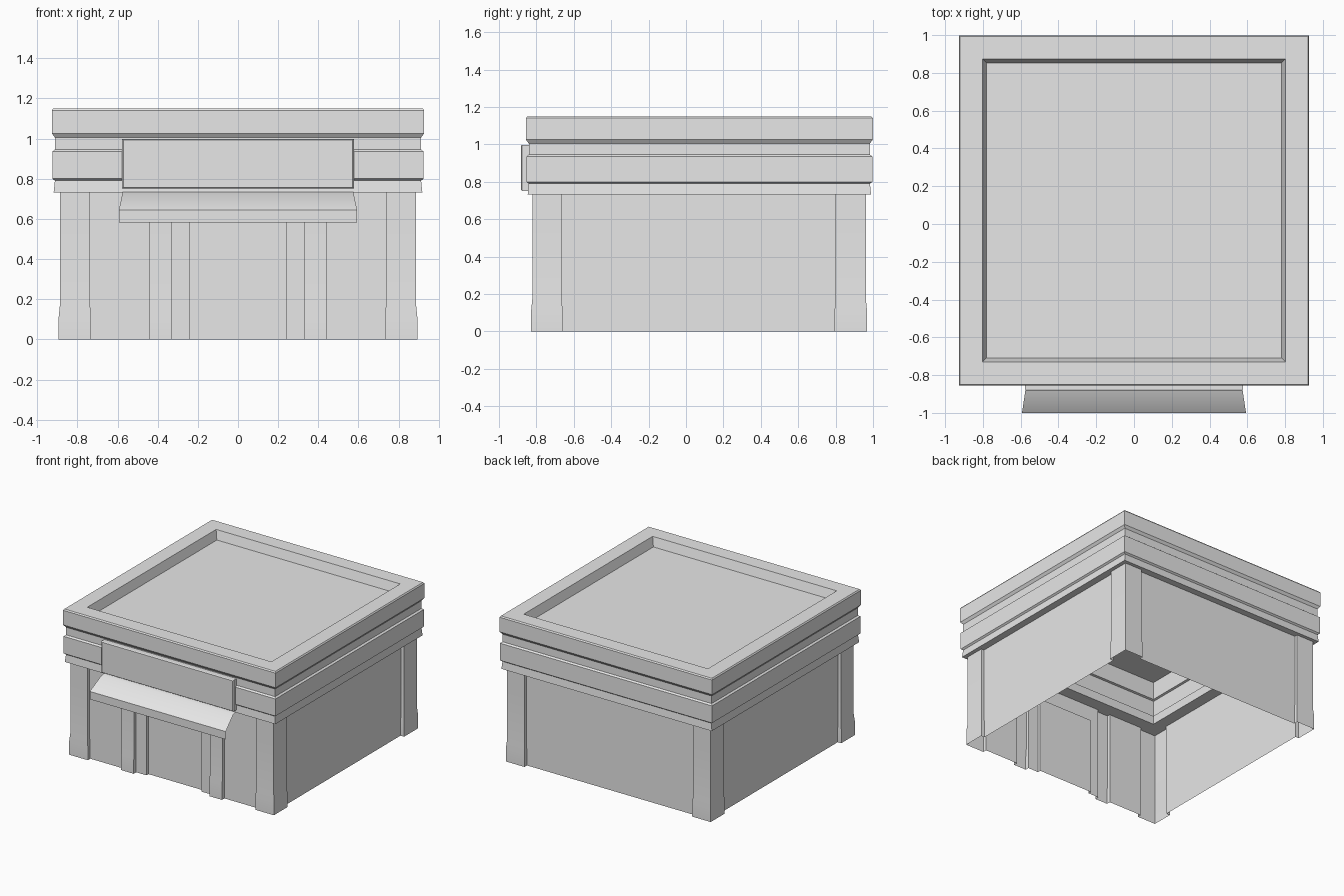
import bpy
import math

old = bpy.data.objects.get("Cube")
if old:
    bpy.data.objects.remove(old, do_unlink=True)

grey = bpy.data.materials.new("plain grey")
grey.use_nodes = True
grey.diffuse_color = (0.8, 0.8, 0.8, 1)
grey.node_tree.nodes["Principled BSDF"].inputs["Base Color"].default_value = (0.8, 0.8, 0.8, 1)

MID = 0.0715                      # building centre in y
FRONT, BACK, SIDE = -0.822, 0.962, 0.887
STEP = 0.025                      # depth of each wall recess


def loft(name, rows, closed=True, cap=False):
    """Skin a list of equally long point rows."""
    n = len(rows[0])
    verts = [p for row in rows for p in row]
    faces = []
    for r in range(len(rows) - 1):
        for i in range(n if closed else n - 1):
            j = (i + 1) % n
            faces.append((r * n + i, r * n + j, (r + 1) * n + j, (r + 1) * n + i))
    if cap:
        faces.append(tuple(range((len(rows) - 1) * n, len(rows) * n)))
    mesh = bpy.data.meshes.new(name)
    mesh.from_pydata(verts, [], faces)
    mesh.materials.append(grey)
    obj = bpy.data.objects.new(name, mesh)
    bpy.context.collection.objects.link(obj)
    bpy.ops.object.select_all(action="DESELECT")
    obj.select_set(True)
    bpy.context.view_layer.objects.active = obj
    bpy.ops.object.shade_smooth_by_angle(angle=math.radians(30))
    return obj


def wall_outline(z, flare, door_depth):
    """Mirrored plan of the walls, corner pilasters and stepped door frame."""
    f, b, s = FRONT - flare, BACK + flare, SIDE + flare
    wall_f, wall_b, wall_s = FRONT + STEP, BACK - STEP, SIDE - STEP
    door, jamb, px = FRONT + door_depth, FRONT + STEP, 0.737 - flare
    half = [(0.24, door), (0.24, jamb), (0.33, jamb), (0.33, f), (0.44, f), (0.44, wall_f),
            (px, wall_f), (px, f), (s, f), (s, -0.665 + flare), (wall_s, -0.665 + flare),
            (wall_s, 0.80 - flare), (s, 0.80 - flare), (s, b), (px, b), (px, wall_b)]
    plan = half + [(-x, y) for x, y in reversed(half)]
    return [(x, y, z) for x, y in plan]


# Walls: flared foot, recessed door, closed lintel above it
loft("walls", [
    wall_outline(0, 0.006, 2 * STEP),
    wall_outline(0.11, 0.006, 2 * STEP),
    wall_outline(0.17, 0, 2 * STEP),
    wall_outline(0.60, 0, 2 * STEP),
    wall_outline(0.60, 0, STEP),
    wall_outline(0.735, 0, STEP),
])


def square(h, z):
    return [(-h, MID - h, z), (h, MID - h, z), (h, MID + h, z), (-h, MID + h, z)]


# Cornice bands, parapet and sunken roof, from the inner face outwards and over
profile = [(0.77, 1.08), (0.77, 0.94), (0.785, 0.935), (0.785, 0.805), (0.77, 0.80),
           (0.77, 0.732), (0.918, 0.732), (0.912, 0.79), (0.925, 0.80), (0.925, 0.935),
           (0.912, 0.945), (0.912, 1.005), (0.927, 1.025), (0.927, 1.14), (0.92, 1.15),
           (0.803, 1.15), (0.782, 1.08)]
loft("cornice_and_roof", [square(h, z) for h, z in profile], cap=True)


def rect(w, h, y, z):
    return [(-w, y, z - h), (-w, y, z + h), (w, y, z + h), (w, y, z - h)]


# Sign board: open at the back, slightly eased front edge
loft("sign_board", [rect(0.577, 0.123, -0.838, 0.875), rect(0.577, 0.123, -0.876, 0.875),
                    rect(0.571, 0.119, -0.882, 0.875)][::1], cap=True).data.flip_normals()

# Awning: thin sloped sheet with a hanging front edge
awning = [(0.575, -0.84, 0.735), (0.575, -0.88, 0.73), (0.593, -1.0, 0.645), (0.593, -1.0, 0.583)]
loft("awning", [[(-w, y, z), (w, y, z)] for w, y, z in awning], closed=False).data.flip_normals()
